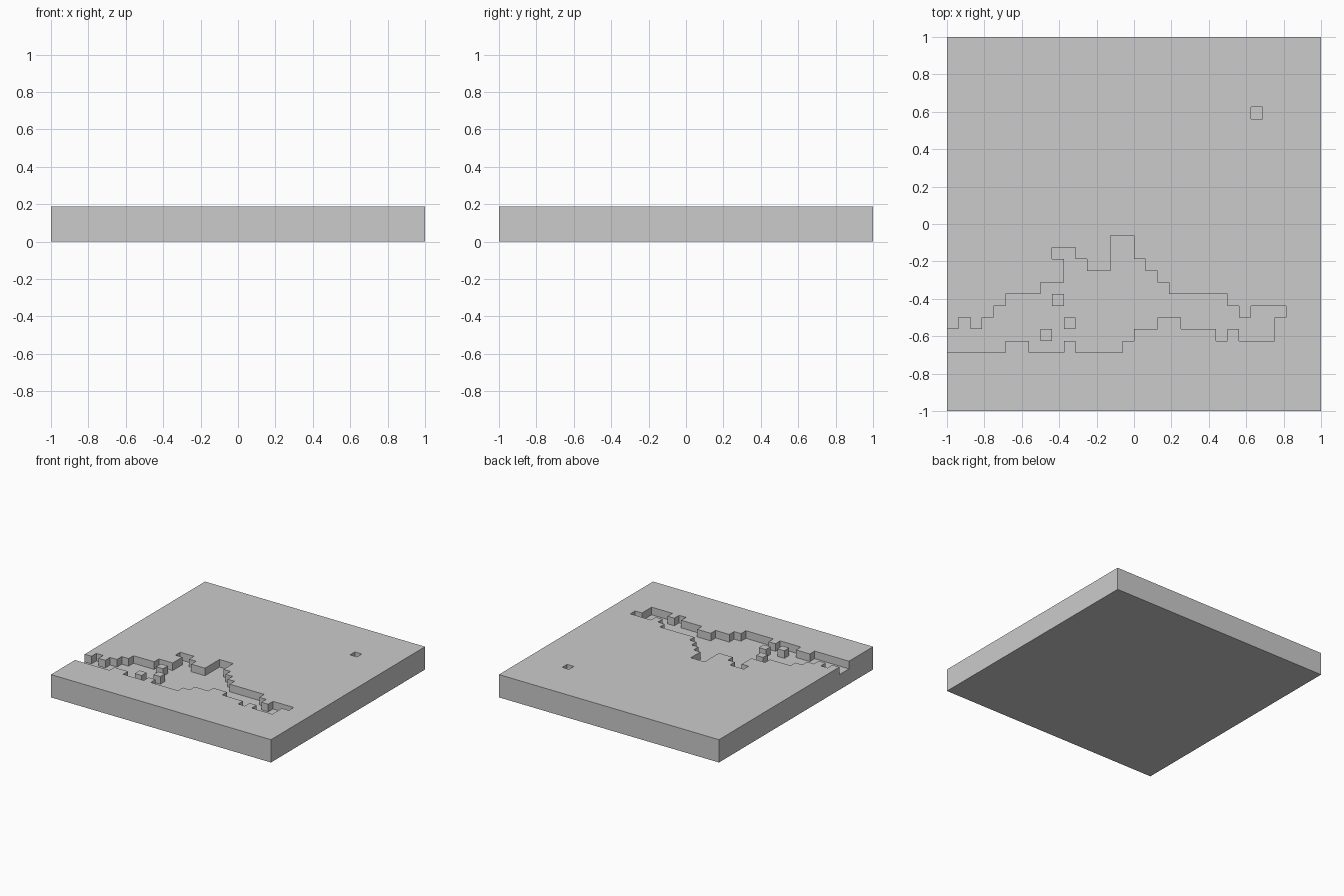
import bpy, bmesh

if "Cube" in bpy.data.objects:
    bpy.data.objects.remove(bpy.data.objects["Cube"])

CELL = 1 / 16      # voxel size
HALF = 16          # slab spans -16..16 voxels
FULL, LOW = 3, 2   # ground height and river-bed height in voxels


def expand(runs):
    """Turn (length, value) runs into one value per column."""
    return [v for n, v in runs for _ in range(n)]


# River channel: back and front bank for each column, from the left edge
back_bank = expand([(1, -9), (1, -8), (1, -9), (1, -8), (1, -7), (3, -6), (2, -5),
                    (1, -2), (1, -3), (2, -4), (2, -1), (1, -3), (1, -4), (1, -5),
                    (5, -6), (1, -7), (1, -8), (2, -7)])
front_bank = expand([(5, -11), (2, -10), (3, -11), (1, -10), (4, -11), (1, -10),
                     (2, -9), (2, -8), (3, -9), (1, -10), (1, -9), (3, -10)])
sunk = {(i - HALF, y) for i, (b, f) in enumerate(zip(back_bank, front_bank))
        for y in range(f, b)}
# Side nooks and the lone puddle, minus the standing blocks
sunk |= {(-7, -3), (12, -8), (10, 9)}
sunk -= {(-7, -7), (-6, -9), (-8, -10)}


def height(x, y):
    if not (-HALF <= x < HALF and -HALF <= y < HALF):
        return 0
    return LOW if (x, y) in sunk else FULL


bm = bmesh.new()
verts = {}


def quad(*points):
    for p in points:
        if p not in verts:
            verts[p] = bm.verts.new([c * CELL for c in p])
    bm.faces.new([verts[p] for p in points])


# Top, bottom and exposed side faces of every column
for x in range(-HALF, HALF):
    for y in range(-HALF, HALF):
        h = height(x, y)
        ring = [(x, y), (x + 1, y), (x + 1, y + 1), (x, y + 1)]
        quad(*[(*p, h) for p in ring])
        quad(*[(*p, 0) for p in reversed(ring)])
        sides = [(0, -1), (1, 0), (0, 1), (-1, 0)]
        for i, (dx, dy) in enumerate(sides):
            a, b = ring[i], ring[(i + 1) % 4]
            for z in range(height(x + dx, y + dy), h):
                quad((*a, z), (*b, z), (*b, z + 1), (*a, z + 1))

mesh = bpy.data.meshes.new("terrain_slab")
bm.to_mesh(mesh)
bm.free()
bpy.context.collection.objects.link(bpy.data.objects.new("terrain_slab", mesh))
